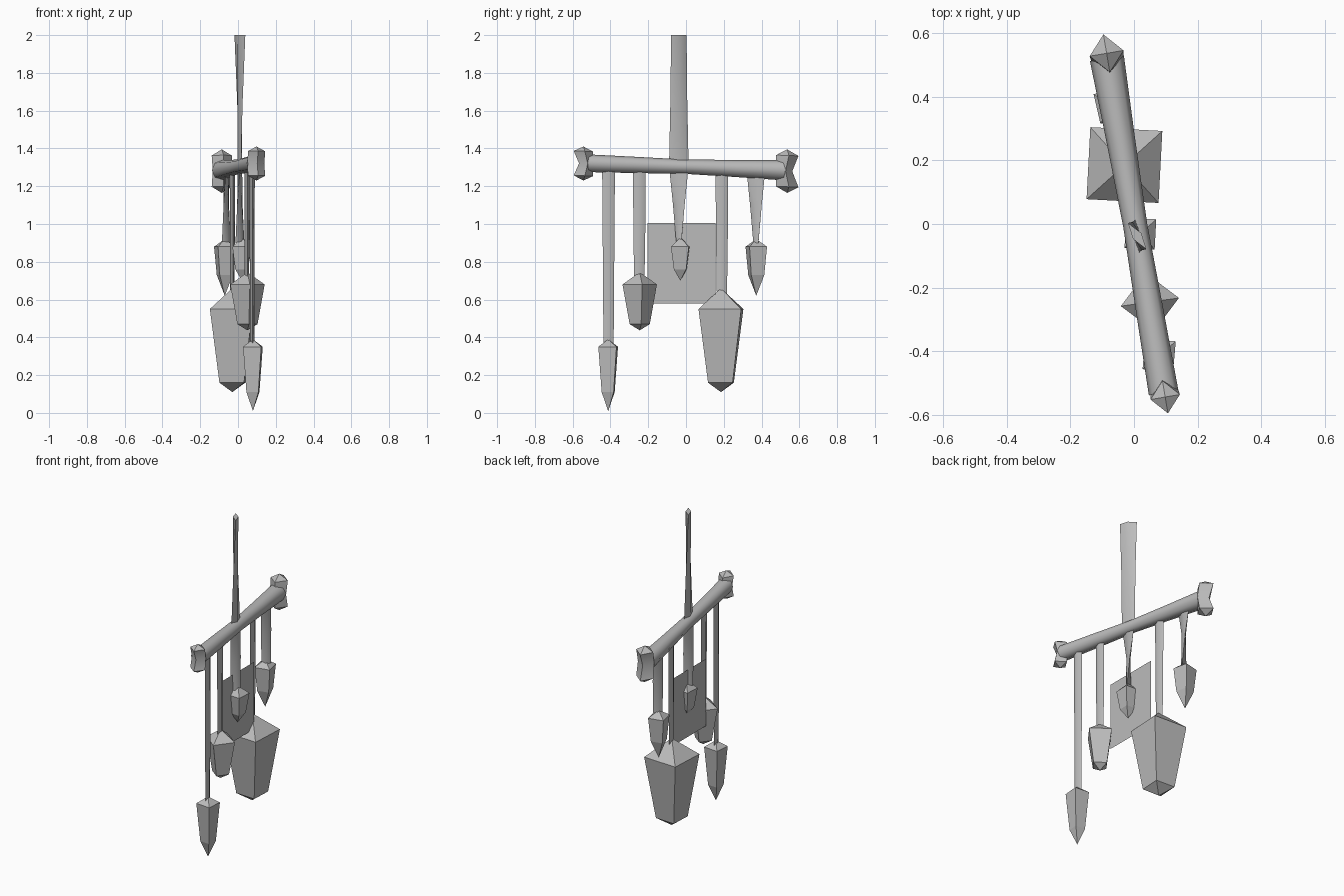
import bpy
import bmesh
from math import cos, sin, pi, radians
from mathutils import Vector

cube = bpy.data.objects.get("Cube")
if cube:
    bpy.data.objects.remove(cube, do_unlink=True)

grey = bpy.data.materials.new("plain_grey")
grey.use_nodes = True
COLOUR = (0.5, 0.5, 0.5, 1)
grey.diffuse_color = COLOUR
grey.node_tree.nodes["Principled BSDF"].inputs["Base Color"].default_value = COLOUR


def loft(name, rings, sides=4, smooth=None):
    """Skin a row of elliptical rings, each given as centre and two half axes."""
    bm = bmesh.new()
    loops = []
    for centre, u, v in rings:
        angles = [2 * pi * i / sides for i in range(sides)]
        loops.append([bm.verts.new(centre + u * cos(a) + v * sin(a)) for a in angles])
    for low, high in zip(loops, loops[1:]):
        for i in range(sides):
            j = (i + 1) % sides
            bm.faces.new((low[i], low[j], high[j], high[i]))
    bm.faces.new(loops[0][::-1])
    bm.faces.new(loops[-1])
    bmesh.ops.remove_doubles(bm, verts=bm.verts, dist=0.0005)
    bmesh.ops.recalc_face_normals(bm, faces=bm.faces)
    return finish(name, bm, smooth)


def finish(name, bm, smooth=None):
    mesh = bpy.data.meshes.new(name)
    bm.to_mesh(mesh)
    bm.free()
    mesh.materials.append(grey)
    obj = bpy.data.objects.new(name, mesh)
    bpy.context.collection.objects.link(obj)
    if smooth:
        bpy.ops.object.select_all(action="DESELECT")
        obj.select_set(True)
        bpy.context.view_layer.objects.active = obj
        bpy.ops.object.shade_smooth_by_angle(angle=radians(smooth))
    return obj


def level(x, y, z, a, b, turn):
    """Horizontal ring with half axes a and b, turned about z in degrees."""
    t = radians(turn)
    return Vector((x, y, z)), Vector((cos(t), sin(t), 0)) * a, Vector((-sin(t), cos(t), 0)) * b


# Bone crossbar, slightly waisted
near, far = Vector((0.093, -0.53, 1.322)), Vector((-0.085, 0.52, 1.285))
axis = (far - near).normalized()
side = axis.cross(Vector((0, 0, 1))).normalized()
up = side.cross(axis)
loft("crossbar", [(near.lerp(far, t), side * r, up * r)
                  for t, r in ((0, .047), (.25, .043), (.5, .038), (.75, .045), (1, .054))],
     sides=8, smooth=60)


# Two-lobed bone ends, notched on the outer side
def knuckle(name, x, y, z, out, size, half_height):
    # height fraction, shift outwards, length and width factors
    profile = ((-1, .1, 0, 0), (-.72, .1, 1, 1), (0, -.2, .75, .95),
               (.72, .1, 1, 1), (1, .1, 0, 0))
    loft(name, [(Vector((x, y, z + h * half_height)) + out * shift * size,
                 out * size * length, side * size * width * .9)
                for h, shift, length, width in profile], smooth=30)


knuckle("front_knuckle", .097, -.538, 1.32, -axis, .052, .09)
knuckle("back_knuckle", -.085, .53, 1.28, axis, .06, .115)


# Flat cords; each ring is height, half width, half thickness, turn
def cord(name, x, y, rings):
    loft(name, [level(x, y, z, a, b, turn) for z, a, b, turn in rings], smooth=50)


cord("hanging_cord", .01, -.038,
     [(1.31, .052, .012, -84), (1.65, .047, .013, -72), (2, .05, .016, -55)])
STRAIGHT = ((1.3, .034, .014, 95), (.9, .031, .013, 95))
for label, x, y, bottom in (("front", .075, -.41, .36), ("second", .047, -.247, .7),
                            ("fourth", -.03, .19, .62)):
    cord(label + "_cord", x, y, STRAIGHT + ((bottom, .027, .012, 95),))
for label, x, y in (("middle", .01, -.038), ("back", -.062, .37)):
    cord(label + "_cord", x, y, ((1.29, .05, .012, 90), (1.1, .034, .012, 65), (.9, .027, .016, 30)))


# Faceted pendants: heights of tip, shoulder, lower ring and point
def pendant(name, x, y, heights, wide, narrow, turn):
    radii = (0, wide, narrow, 0)
    loft(name, [level(x, y, z, r, r, turn) for z, r in zip(heights, radii)])


pendant("front_pendant", .079, -.412, (.39, .35, .11, .01), .068, .045, 40)
pendant("second_pendant", .05, -.245, (.745, .68, .47, .437), .092, .054, 8)
pendant("middle_pendant", .02, -.03, (.93, .88, .76, .70), .067, .046, 42)
pendant("fourth_pendant", -.03, .185, (.66, .55, .16, .11), .16, .092, 42)
pendant("back_pendant", -.07, .372, (.92, .88, .73, .62), .067, .05, 58)

# Thin hanging sheet
bm = bmesh.new()
bm.faces.new([bm.verts.new((.003, y, z))
              for y, z in ((-.205, .58), (.155, .58), (.155, 1.005), (-.205, 1.005))])
finish("sheet", bm)
